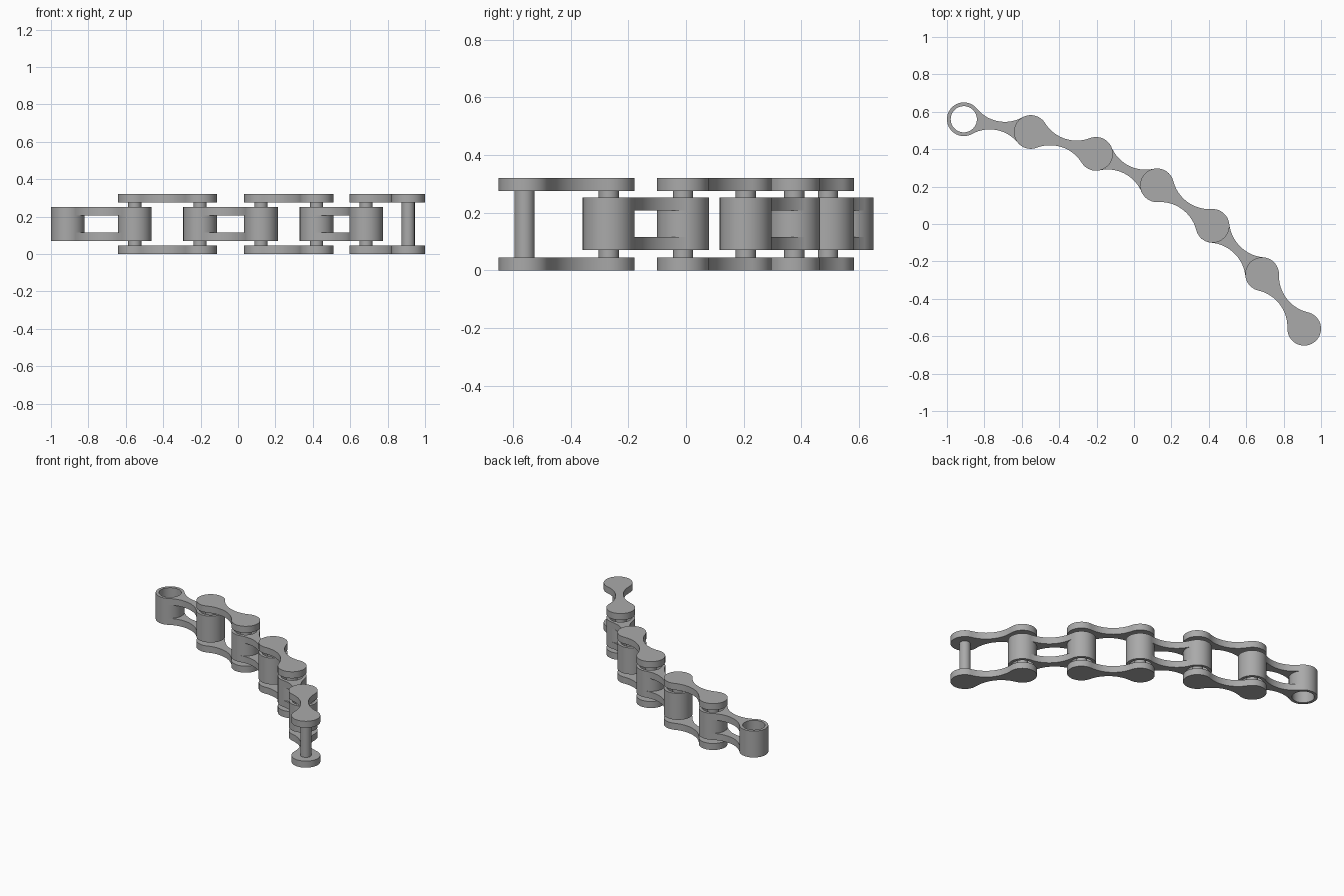
import bpy, bmesh
from math import sin, cos, pi, atan2, hypot
from mathutils import Matrix, Vector

cube = bpy.data.objects.get("Cube")
if cube:
    bpy.data.objects.remove(cube, do_unlink=True)

JOINTS = [(-0.91, 0.56), (-0.552, 0.492), (-0.203, 0.375), (0.123, 0.207),
          (0.42, -0.01), (0.685, -0.268), (0.91, -0.56)]
R, BORE, PIN_R, WAIST = 0.09, 0.07, 0.035, 0.024
HEIGHT, THICK = 0.32, 0.045
IN_LOW, IN_HIGH = 0.07, 0.252

steel = bpy.data.materials.new("steel_grey")
steel.use_nodes = True
GREY = (0.4, 0.4, 0.4, 1)
steel.diffuse_color = GREY
steel.node_tree.nodes["Principled BSDF"].inputs["Base Color"].default_value = GREY


def finish(name, bm):
    bmesh.ops.recalc_face_normals(bm, faces=bm.faces)
    mesh = bpy.data.meshes.new(name)
    bm.to_mesh(mesh)
    bm.free()
    mesh.materials.append(steel)
    obj = bpy.data.objects.new(name, mesh)
    bpy.context.collection.objects.link(obj)
    bpy.ops.object.select_all(action='DESELECT')
    obj.select_set(True)
    bpy.context.view_layer.objects.active = obj
    bpy.ops.object.shade_smooth_by_angle(angle=pi / 6)
    return obj


def arc(cx, cy, r, a0, a1, n):
    return [(cx + r * cos(a0 + (a1 - a0) * i / n),
             cy + r * sin(a0 + (a1 - a0) * i / n)) for i in range(n + 1)]


def outline(length, full_ends):
    """Waisted link plate; without full ends it stops at the tube walls."""
    half, d = length / 2, R - WAIST
    h = (half * half - d * d) / (2 * d)      # distance to the waist arc centre
    t = atan2(h, half)                       # where the waist meets the eye
    waist_r = hypot(half, h) - R
    end = (t, 2 * pi - t) if full_ends else (t, -t)
    n = 40 if full_ends else 16
    left = arc(-half, 0, R, *end, n)
    low = arc(0, -h, waist_r, pi - t, t, 20)
    right = [(-x, -y) for x, y in left]
    top = [(-x, -y) for x, y in low]
    return left[:-1] + low[:-1] + right[:-1] + top[:-1]


def plate(name, a, b, z, full_ends):
    a, b = Vector(a), Vector(b)
    mid, run = (a + b) / 2, b - a
    bm = bmesh.new()
    face = bm.faces.new([bm.verts.new((x, y, 0)) for x, y in outline(run.length, full_ends)])
    ext = bmesh.ops.extrude_face_region(bm, geom=[face], use_keep_orig=True)
    bmesh.ops.translate(bm, vec=(0, 0, THICK),
                        verts=[v for v in ext["geom"] if isinstance(v, bmesh.types.BMVert)])
    bm.transform(Matrix.Translation((mid.x, mid.y, z)) @ Matrix.Rotation(atan2(run.y, run.x), 4, 'Z'))
    finish(name, bm)


def tube(name, p, n=56):
    bm = bmesh.new()
    rings = [[bm.verts.new((p[0] + x, p[1] + y, z)) for x, y in arc(0, 0, r, 0, 2 * pi, n)[:-1]]
             for r, z in ((R, IN_LOW), (R, IN_HIGH), (BORE, IN_HIGH), (BORE, IN_LOW))]
    for k in range(4):
        a, b = rings[k], rings[(k + 1) % 4]
        for i in range(n):
            j = (i + 1) % n
            bm.faces.new((a[i], a[j], b[j], b[i]))
    finish(name, bm)


def pin(name, p):
    bm = bmesh.new()
    bmesh.ops.create_cone(bm, cap_ends=True, segments=32, radius1=PIN_R, radius2=PIN_R,
                          depth=HEIGHT - THICK,
                          matrix=Matrix.Translation((p[0], p[1], HEIGHT / 2)))
    finish(name, bm)


# Alternate inner links (plates and rollers) with outer links (plates and pins)
for i, (a, b) in enumerate(zip(JOINTS, JOINTS[1:])):
    outer = i % 2 == 1
    kind = "outer" if outer else "inner"
    low, high = (0, HEIGHT) if outer else (IN_LOW, IN_HIGH)
    plate(f"{kind}_plate_bottom_{i + 1}", a, b, low, outer)
    plate(f"{kind}_plate_top_{i + 1}", a, b, high - THICK, outer)
    for end, p in (("start", a), ("end", b)):
        if outer:
            pin(f"pin_{i + 1}_{end}", p)
        else:
            tube(f"roller_{i + 1}_{end}", p)
